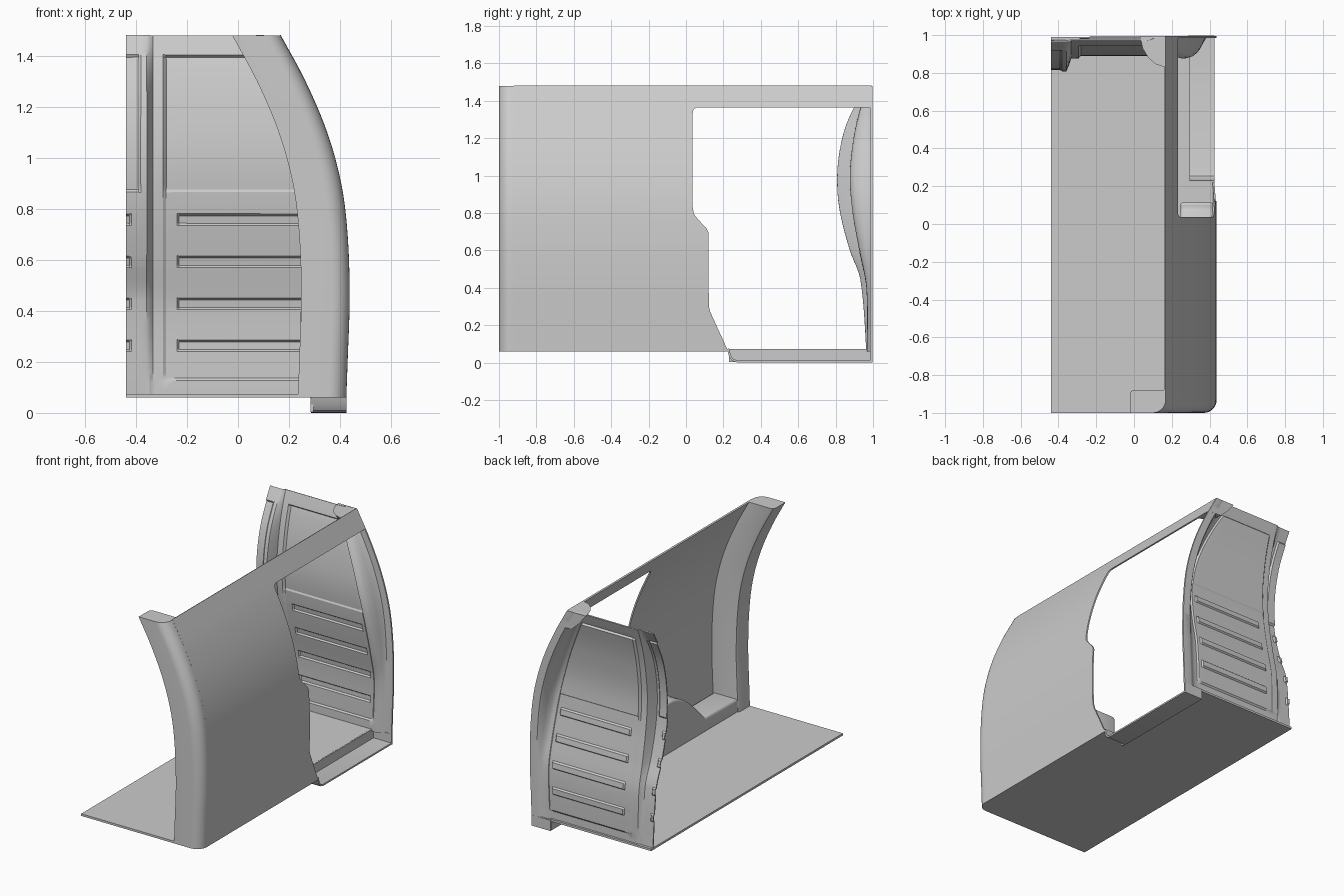
import bpy, bmesh
from math import sin, cos, pi, radians

if "Cube" in bpy.data.objects:
    bpy.data.objects.remove(bpy.data.objects["Cube"])

# (z, value) curves: side wall outline, rear panel depth, rear centre column depth
SIDE = [(.06, .425), (.2, .43), (.45, .438), (.7, .43), (.9, .405), (1.1, .35), (1.3, .265), (1.48, .168)]
PANEL = [(.06, .972), (.4, .968), (.6, .93), (.8, .895), (1, .88), (1.2, .9), (1.36, .935), (1.48, .975)]
COLUMN = [(.06, .97), (.45, .935), (.6, .88), (.8, .828), (.95, .812), (1.1, .82), (1.25, .853), (1.36, .9), (1.48, .965)]


def ev(pts, z):
    """Smooth interpolation through (z, value) points."""
    n = len(pts)
    i = max(k for k in range(n - 1) if pts[k][0] <= z + 1e-9 or k == 0)

    def slope(k):
        a, b = pts[max(k - 1, 0)], pts[min(k + 1, n - 1)]
        return (b[1] - a[1]) / (b[0] - a[0])
    (z0, v0), (z1, v1) = pts[i], pts[i + 1]
    h = z1 - z0
    t = (z - z0) / h
    return ((2*t**3 - 3*t**2 + 1) * v0 + (t**3 - 2*t**2 + t) * h * slope(i)
            + (3*t**2 - 2*t**3) * v1 + (t**3 - t**2) * h * slope(i + 1))


def loft(name, rings, closed=True):
    """Skin between rings; closed rings get end caps."""
    bm = bmesh.new()
    rows = [[bm.verts.new(p) for p in r] for r in rings]
    n = len(rings[0])
    for a, b in zip(rows, rows[1:]):
        for i in range(n if closed else n - 1):
            j = (i + 1) % n
            bm.faces.new((a[i], a[j], b[j], b[i]))
    if closed:
        bm.faces.new(rows[0])
        bm.faces.new(rows[-1])
    bmesh.ops.recalc_face_normals(bm, faces=bm.faces)
    me = bpy.data.meshes.new(name)
    bm.to_mesh(me)
    bm.free()
    ob = bpy.data.objects.new(name, me)
    bpy.context.collection.objects.link(ob)
    return ob


def finish(ob, thick=0, bevel=0, cutter=None):
    """Apply thickness, opening and edge rounding, then shade."""
    bpy.ops.object.select_all(action='DESELECT')
    bpy.context.view_layer.objects.active = ob
    ob.select_set(True)
    if thick:
        m = ob.modifiers.new("thickness", 'SOLIDIFY')
        m.thickness, m.offset = thick, 0
    if cutter:
        m = ob.modifiers.new("opening", 'BOOLEAN')
        m.operation, m.object = 'DIFFERENCE', cutter
    if bevel:
        m = ob.modifiers.new("round", 'BEVEL')
        m.width, m.segments, m.limit_method = bevel, 4, 'ANGLE'
        m.angle_limit = radians(50)
    for m in list(ob.modifiers):
        bpy.ops.object.modifier_apply(modifier=m.name)
    bpy.ops.object.shade_smooth_by_angle(angle=radians(30))
    return ob


def prism_x(name, yz, x0, x1):
    return loft(name, [[(x, y, z) for y, z in yz] for x in (x0, x1)])


def prism_z(name, xy, z0, z1):
    return loft(name, [[(x, y, z) for x, y in xy] for z in (z0, z1)])


def box(name, x0, x1, y0, y1, z0, z1):
    return prism_z(name, [(x0, y0), (x1, y0), (x1, y1), (x0, y1)], z0, z1)


def arc(cx, cy, r, a0, a1, n=6):
    return [(cx + r * cos(radians(a0 + (a1 - a0) * i / n)),
             cy + r * sin(radians(a0 + (a1 - a0) * i / n))) for i in range(n + 1)]


def frange(a, b, n):
    return [a + (b - a) * i / n for i in range(n + 1)]


# Floor with notch for the step
finish(prism_z("floor", [(-.44, -1), (.35, -1)] + arc(.345, -.92, .08, -80, 0)
               + [(.425, .23), (.29, .23), (.29, .99), (-.44, .99)], .06, .074))

# Step well below the door
tray = [(.225, .074), (.235, .035), (.25, .014), (.275, .006), (.99, .006)]
finish(loft("step_tray", [[(x, y, z) for y, z in tray] for x in (.287, .425)], False), .011)
finish(box("step_riser", .285, .296, .23, .99, .003, .073))
finish(box("step_end", .287, .425, .985, .997, .0, .07))

# Side wall with the door opening
door = ([(.985, .0), (.985, 1.365)] + arc(.066, 1.335, .03, 90, 180)
        + [(.036, .83), (.042, .795), (.06, .77), (.108, .72), (.12, .695), (.122, .30), (.13, .27), (.235, .04), (.25, 0)])
cutter = prism_x("door_cutter", door, 0, .7)
zs = frange(.06, 1.48, 32)
wall = loft("side_wall", [[(ev(SIDE, z) - .005, y, z) for y in (-.92, .99)] for z in zs], False)
finish(wall, .01, cutter=cutter)
bpy.data.objects.remove(cutter)

# Front corner pillar with rounded corners
plan = [(-.19, -.9), (-.19, -1)] + arc(-.07, -.93, .07, -90, 0, 8) + [(0, -.88), (-.02, -.878)]
plan += [(-.168, -.878), (-.183, -.885)]
finish(loft("front_pillar", [[(ev(SIDE, z) + x, y, z) for x, y in plan] for z in zs]))

# Wheel housing along the bottom of the wall
arch = [(-.9, .16), (-.56, .16)]
arch += [(-.52 + .6 * t, .16 + .25 * sin(pi * (.05 + .8 * t))) for t in frange(0, 1, 14)]
finish(prism_x("wheel_housing", [(-.9, .065)] + arch + [(.115, .28), (.115, .065)], .245, .42), bevel=.02)

# Rear panel: bulging sheet with recessed window, frame and slots
SLOTS = (.24, .405, .57, .735)
feat = [.125, .135, .865, .875, 1.395, 1.405]
for s in SLOTS:
    feat += [s, s + .008, s + .04, s + .048]
rows = sorted(feat + [z for z in frange(.06, 1.48, 44) if min(abs(z - f) for f in feat) > .008])
LEFT = [-.44, -.425, -.417, -.39, -.38, -.36, -.348, -.335, -.325, -.295, -.283, -.24, -.232]
RIGHT = [.16, .152, .13, .12, .1, .085, .07, .058, .05, 0]


def inside(v, lo, hi):
    return lo - 1e-6 <= v <= hi + 1e-6


def rear_y(c, z):
    x = LEFT[c] if c < len(LEFT) else None
    r = None if x is not None else RIGHT[c - len(LEFT)]
    slot = any(inside(z, s + .008, s + .04) for s in SLOTS)
    window = inside(z, .875, 1.395)
    p, col = ev(PANEL, z), ev(COLUMN, z)
    if x is not None and x < -.35:                      # centre column
        deep = (window and x <= -.39) or (slot and x <= -.425)
        return col + (.01 if deep else 0)
    if x is not None and x < -.34:                      # column flank
        return (col + p) / 2 - .004
    if r is not None and r < .12:                       # rounded return to the flange
        k = {.1: .06, .085: .2, .07: .55, .058: .9}.get(r, 1)
        return p + (.992 - p) * k
    y = p
    framed = (x is not None and x >= -.283) or (r is not None and r >= .13)
    if framed and inside(z, .135, 1.395):
        y += .008
        if window:
            y += .006
        grooved = (x is not None and x >= -.232) or (r is not None and r >= .16)
        if slot and grooved:
            y += .01
    return y


rings = []
for z in rows:
    xs = LEFT + [ev(SIDE, z) - r for r in RIGHT]
    rings.append([(x, min(rear_y(c, z), .994), z) for c, x in enumerate(xs)])
finish(loft("rear_panel", rings, False), .008)

# Corner gusset at the top rear
gusset = [(0, .995), (-.135, .995), (-.12, .93), (-.09, .88), (-.05, .845), (0, .83)]
finish(loft("corner_gusset", [[(ev(SIDE, z) - .002 + x * s, 1 - (1 - y) * s, z) for x, y in gusset]
                              for z, s in ((1.365, .7), (1.42, .9), (1.48, 1))]))
